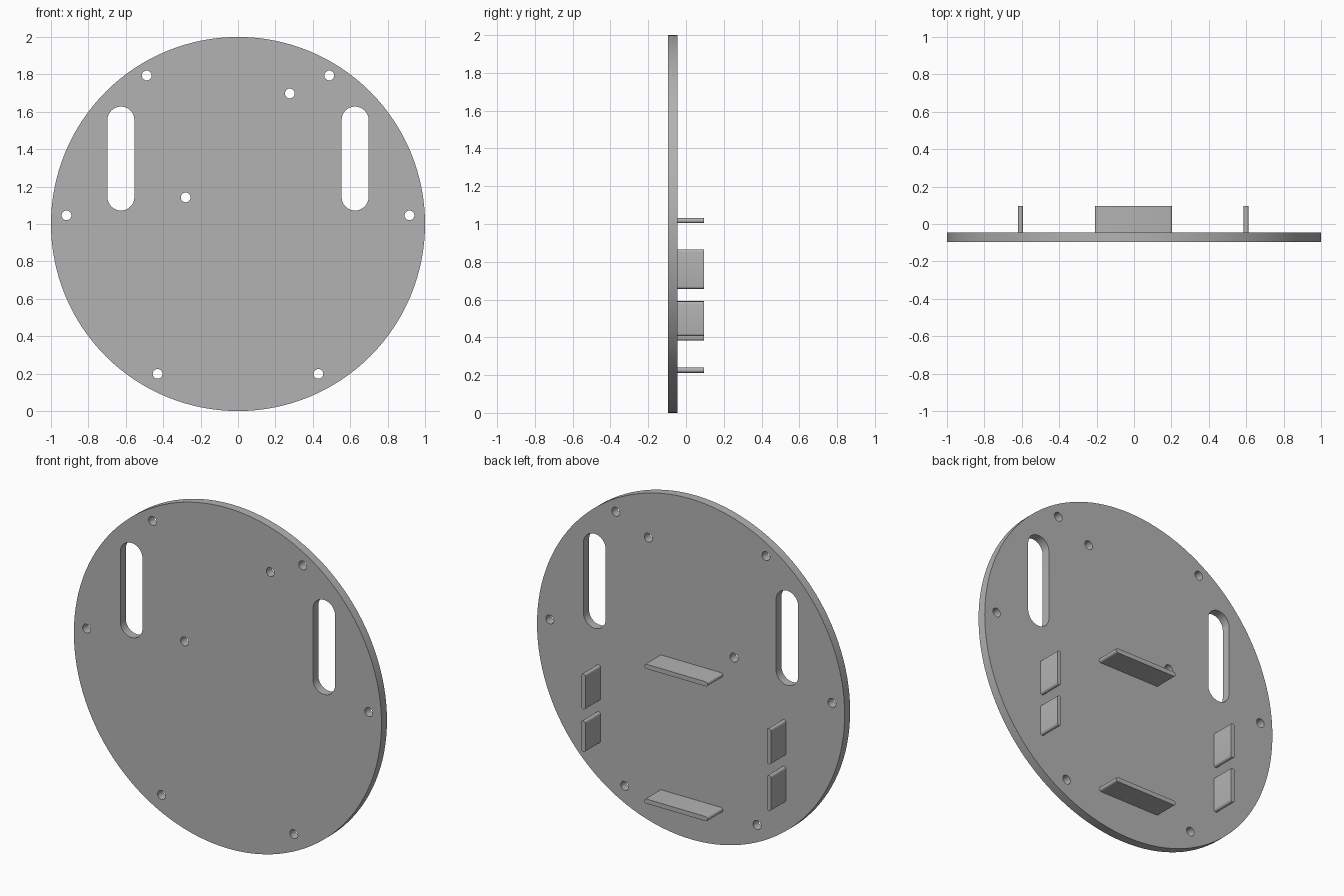
import bpy, bmesh, math

if "Cube" in bpy.data.objects:
    bpy.data.objects.remove(bpy.data.objects["Cube"], do_unlink=True)

FRONT, FACE, BACK = -0.096, -0.045, 0.096   # plate front, plate back, tab ends

grey = bpy.data.materials.new("plain grey")
grey.use_nodes = True
grey.diffuse_color = (0.45, 0.45, 0.45, 1)
grey.node_tree.nodes["Principled BSDF"].inputs["Base Color"].default_value = (0.45, 0.45, 0.45, 1)


def outline(x, z, r, dx=0, dz=0, n=32):
    """Circle, or a round-ended slot when dx or dz stretches it."""
    heading = math.atan2(dz, dx)
    points = []
    for side in ((1, -1) if dx or dz else (0,)):
        sweep = math.pi if side else 2 * math.pi
        steps = n // 2 + 1 if side else n
        start = heading - math.pi / 2 + (math.pi if side < 0 else 0)
        for i in range(steps):
            a = start + sweep * i / (steps - 1 if side else steps)
            points.append((x + side * dx + r * math.cos(a), z + side * dz + r * math.sin(a)))
    return points


def prism(name, outlines, y0, y1):
    """Extrude closed outlines along y into one object."""
    bm = bmesh.new()
    for points in outlines:
        face = bm.faces.new([bm.verts.new((x, y0, z)) for x, z in points])
        moved = bmesh.ops.extrude_face_region(bm, geom=[face], use_keep_orig=True)["geom"]
        verts = [v for v in moved if isinstance(v, bmesh.types.BMVert)]
        bmesh.ops.translate(bm, verts=verts, vec=(0, y1 - y0, 0))
    bmesh.ops.recalc_face_normals(bm, faces=bm.faces)
    mesh = bpy.data.meshes.new(name)
    bm.to_mesh(mesh)
    bm.free()
    obj = bpy.data.objects.new(name, mesh)
    bpy.context.collection.objects.link(obj)
    mesh.materials.append(grey)
    return obj


def smooth(obj):
    bpy.ops.object.select_all(action="DESELECT")
    obj.select_set(True)
    bpy.context.view_layer.objects.active = obj
    bpy.ops.object.shade_smooth_by_angle(angle=math.radians(30))


# Round plate
plate = prism("round_plate", [outline(0, 1, 1, n=128)], FRONT, FACE)

# Screw holes and the two long slots
holes = [outline(0.277, 1.698, 0.026), outline(-0.28, 1.142, 0.026)]
for s in (-1, 1):
    for x, z in ((0.488, 1.794), (0.917, 1.046), (0.43, 0.199)):
        holes.append(outline(s * x, z, 0.026))
    holes.append(outline(s * 0.626, 1.35, 0.072, dz=0.206))
cutter = prism("hole_cutter", holes, FRONT - 0.1, FACE + 0.1)
cutter.hide_render = True

cut = plate.modifiers.new("holes", "BOOLEAN")
cut.operation = "DIFFERENCE"
cut.solver = "EXACT"
cut.object = cutter
bpy.context.view_layer.objects.active = plate
bpy.ops.object.modifier_apply(modifier="holes")
bpy.data.objects.remove(cutter, do_unlink=True)
smooth(plate)

# Thin round-edged tabs on the back: name, x, z, half length across, half length up
R = 0.0135
tabs = (
    ("upper_shelf_tab", -0.002, 1.018, 0.193, 0),
    ("lower_shelf_tab", -0.002, 0.226, 0.193, 0),
    ("left_upper_tab", 0.6, 0.761, 0, 0.091),
    ("left_lower_tab", 0.6, 0.498, 0, 0.078),
    ("right_upper_tab", -0.606, 0.761, 0, 0.091),
    ("right_lower_tab", -0.606, 0.487, 0, 0.091),
)
for name, x, z, dx, dz in tabs:
    smooth(prism(name, [outline(x, z, R, dx, dz, n=16)], FACE - 0.005, BACK))
